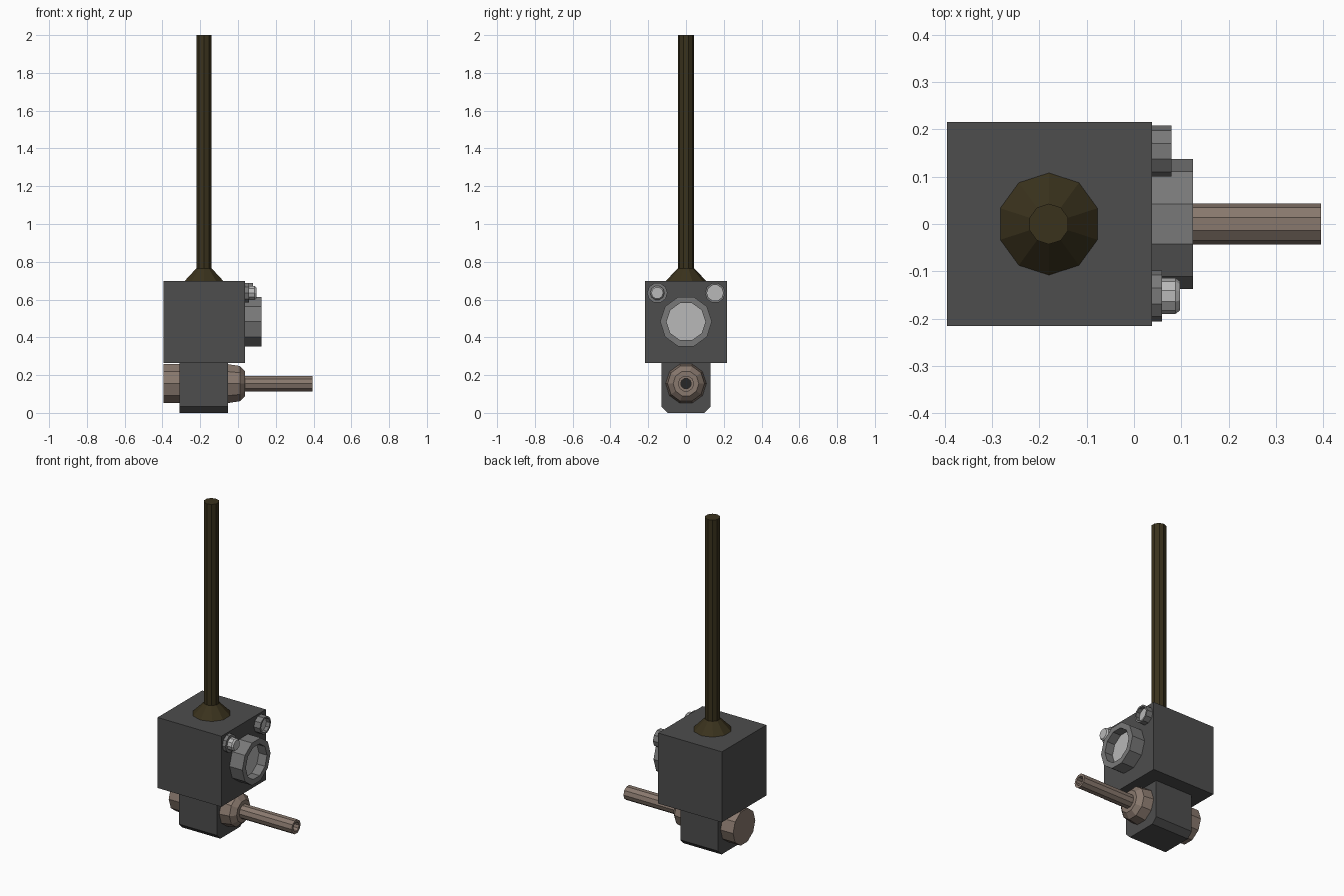
import bpy, bmesh
from math import sin, cos, pi

if "Cube" in bpy.data.objects:
    bpy.data.objects.remove(bpy.data.objects["Cube"])


def material(name, r, g, b):
    m = bpy.data.materials.new(name)
    m.diffuse_color = (r, g, b, 1)
    m.use_nodes = True
    m.node_tree.nodes["Principled BSDF"].inputs["Base Color"].default_value = m.diffuse_color
    return m


CASING = material("casing", 0.075, 0.075, 0.075)
STEEL = material("steel", 0.19, 0.19, 0.19)
GLASS = material("glass", 0.48, 0.48, 0.48)
BROWN = material("brown", 0.25, 0.19, 0.155)
OLIVE = material("olive", 0.042, 0.032, 0.012)
DARK = material("bore", 0.02, 0.02, 0.02)


def finish(name, bm, *mats):
    bmesh.ops.recalc_face_normals(bm, faces=bm.faces)
    mesh = bpy.data.meshes.new(name)
    bm.to_mesh(mesh)
    bm.free()
    for m in mats:
        mesh.materials.append(m)
    ob = bpy.data.objects.new(name, mesh)
    bpy.context.collection.objects.link(ob)
    return ob


def prism(name, outline, x0, x1, mat):
    """Extrude a (y, z) outline along x."""
    bm = bmesh.new()
    face = bm.faces.new([bm.verts.new((x0, y, z)) for y, z in outline])
    ext = bmesh.ops.extrude_face_region(bm, geom=[face], use_keep_orig=True)
    moved = [v for v in ext["geom"] if isinstance(v, bmesh.types.BMVert)]
    bmesh.ops.translate(bm, verts=moved, vec=(x1 - x0, 0, 0))
    return finish(name, bm, mat)


def turned(name, profile, centre, mats, axis="x", sides=10):
    """Spin a (distance along axis, radius) profile; last cap uses the last material."""
    a, b = centre
    bm = bmesh.new()
    rings = []
    for d, r in profile:
        ring = []
        for k in range(sides):
            u, w = r * cos(2 * pi * k / sides), r * sin(2 * pi * k / sides)
            co = (d, a + u, b + w) if axis == "x" else (a + w, b + u, d)
            ring.append(bm.verts.new(co))
        rings.append(ring)
    for p, q in zip(rings, rings[1:]):
        for k in range(sides):
            n = (k + 1) % sides
            bm.faces.new((p[k], p[n], q[n], q[k]))
    bm.faces.new(rings[0])
    bm.faces.new(rings[-1]).material_index = len(mats) - 1
    return finish(name, bm, *mats)


# Main housing and the chamfered block below it
prism("housing", [(-0.216, 0.265), (0.216, 0.265), (0.216, 0.698), (-0.216, 0.698)],
      -0.395, 0.038, CASING)
prism("lower_block", [(-0.13, 0.265), (-0.13, 0.033), (-0.097, 0), (0.097, 0),
                      (0.13, 0.033), (0.13, 0.265)], -0.31, -0.052, CASING)

# Emitter: rear cap, tapered nose and hollow barrel
AX = (0, 0.155)
turned("rear_cap", [(-0.395, 0.108), (-0.31, 0.108)], AX, [BROWN])
turned("nose", [(-0.052, 0.108), (0.01, 0.098), (0.038, 0.068)], AX, [BROWN])
turned("barrel", [(0.038, 0.043), (0.395, 0.043), (0.395, 0.028), (0.28, 0.028)],
       AX, [BROWN, DARK])

# Lenses with recessed glass
turned("main_lens", [(0.038, 0.137), (0.125, 0.137), (0.125, 0.103), (0.07, 0.103)],
       (0, 0.483), [STEEL, GLASS])
turned("small_lens", [(0.038, 0.054), (0.079, 0.054), (0.079, 0.043), (0.055, 0.043)],
       (0.154, 0.635), [STEEL, GLASS])

# Indicator lamp
LAMP = (-0.152, 0.635)
turned("lamp_collar", [(0.038, 0.054), (0.059, 0.054)], LAMP, [STEEL])
turned("lamp_bulb", [(0.059, 0.038), (0.088, 0.038), (0.097, 0.031)], LAMP, [GLASS])

# Mast with flared foot
turned("mast", [(0.698, 0.108), (0.765, 0.043), (2.0, 0.043)], (-0.18, 0), [OLIVE], axis="z")
